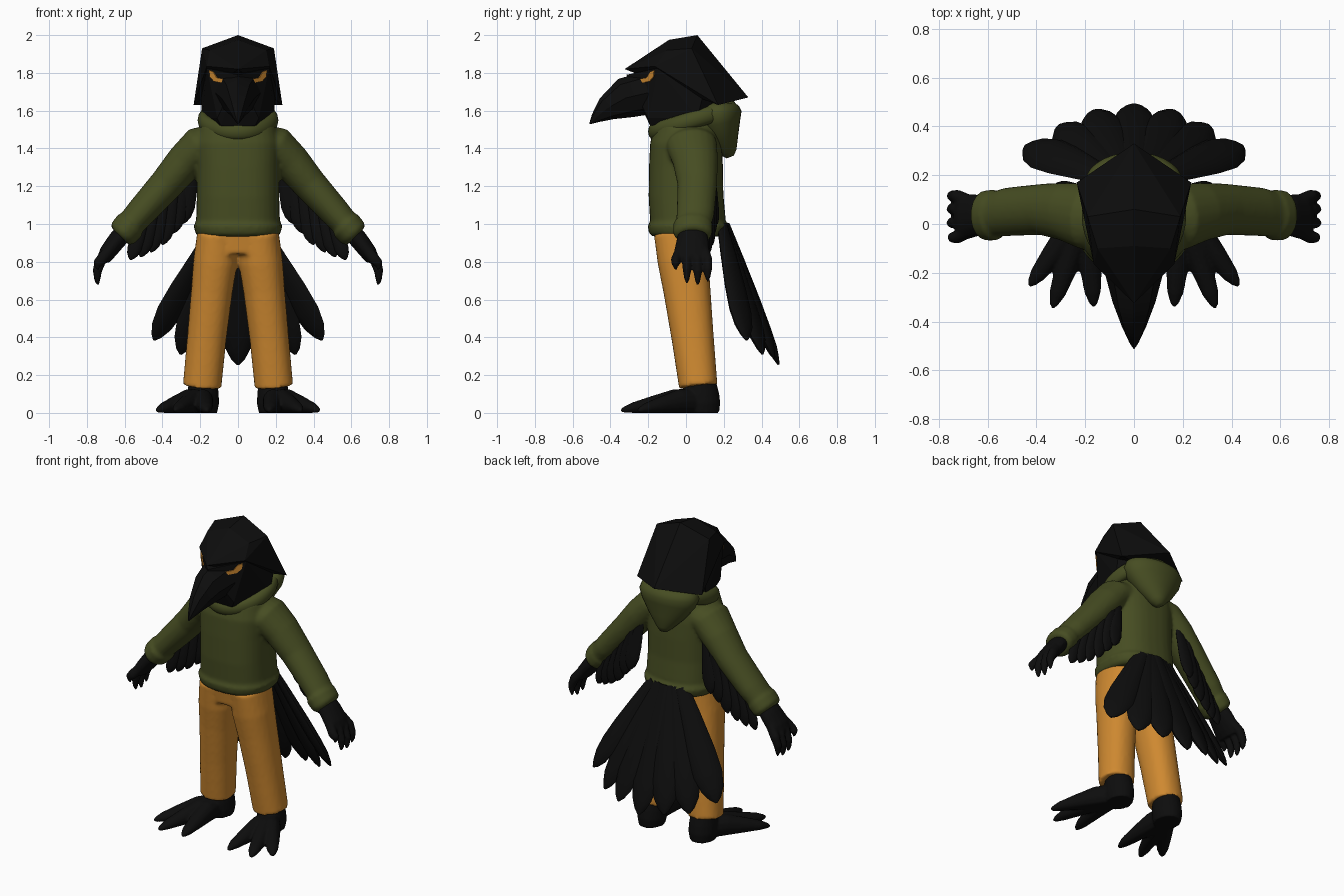
import bpy, bmesh, math
from mathutils import Vector
from mathutils.bvhtree import BVHTree

if "Cube" in bpy.data.objects:
    bpy.data.objects.remove(bpy.data.objects["Cube"])


def material(name, rgb):
    m = bpy.data.materials.new(name)
    m.diffuse_color = (*rgb, 1)
    m.use_nodes = True
    m.node_tree.nodes["Principled BSDF"].inputs["Base Color"].default_value = m.diffuse_color
    return m


BLACK = material("feather_black", (0.004, 0.004, 0.004))
GREEN = material("olive_green", (0.062, 0.074, 0.016))
ORANGE = material("ochre_orange", (0.62, 0.25, 0.03))
X, Y = Vector((1, 0, 0)), Vector((0, 1, 0))


def limb(bm, rows, side=X, n=16, p=1.0):
    """Loft rings along rows of (x, y, z, half width along side, half thickness)."""
    pts = [Vector(r[:3]) for r in rows]
    rings = []
    for i, r in enumerate(rows):
        t = (pts[min(i + 1, len(pts) - 1)] - pts[max(i - 1, 0)]).normalized()
        u = (side - t * side.dot(t)).normalized()
        v = t.cross(u)
        ring = []
        for k in range(n):
            a = math.tau * k / n
            c, s = math.cos(a), math.sin(a)
            c = math.copysign(abs(c) ** p, c)
            s = math.copysign(abs(s) ** p, s)
            co = pts[i] + u * c * r[3] + v * s * r[4]
            co.z = max(co.z, 0)
            ring.append(bm.verts.new(co))
        rings.append(ring)
    for a, b in zip(rings, rings[1:]):
        for k in range(n):
            bm.faces.new((a[k], a[(k + 1) % n], b[(k + 1) % n], b[k]))
    bm.faces.new(rings[0])
    bm.faces.new(rings[-1])


def feather(bm, root, tip, w, side=X, t=0.018):
    """Leaf shaped blade from root to tip."""
    a, b = Vector(root), Vector(tip)
    prof = [(0, .45), (.25, .7), (.55, .95), (.75, 1), (.88, .78), (.96, .42), (1, .08)]
    limb(bm, [(*a.lerp(b, f), w * k, t * min(1, k + .1)) for f, k in prof], side, 10)


def finish(bm, name, mat, mirror=False, voxel=0, relax=4, angle=40):
    bmesh.ops.recalc_face_normals(bm, faces=bm.faces)
    me = bpy.data.meshes.new(name)
    bm.to_mesh(me)
    bm.free()
    me.materials.append(mat)
    ob = bpy.data.objects.new(name, me)
    bpy.context.collection.objects.link(ob)
    bpy.ops.object.select_all(action='DESELECT')
    ob.select_set(True)
    bpy.context.view_layer.objects.active = ob
    if angle:
        bpy.ops.object.shade_smooth_by_angle(angle=math.radians(angle))
    if mirror:
        m = ob.modifiers.new("mirror", 'MIRROR')
        m.use_mirror_merge = False
    if voxel:
        r = ob.modifiers.new("fuse", 'REMESH')
        r.mode, r.voxel_size, r.use_smooth_shade = 'VOXEL', voxel, True
        s = ob.modifiers.new("relax", 'SMOOTH')
        s.factor, s.iterations = 0.5, relax
    return ob


def hull(name, pts, mat):
    """Faceted symmetric solid around half a set of points."""
    bm = bmesh.new()
    for x, y, z in pts:
        for sx in ((x, -x) if x else (0,)):
            bm.verts.new((sx, y, z))
    res = bmesh.ops.convex_hull(bm, input=bm.verts)
    loose = {v for v in res["geom_interior"] if isinstance(v, bmesh.types.BMVert)}
    bmesh.ops.delete(bm, geom=list(loose), context='VERTS')
    tree = BVHTree.FromBMesh(bm)
    finish(bm, name, mat, angle=0)
    return tree


# Head: faceted crest over a narrower face
hull("head_crest", [(0, -.325, 1.82), (.165, -.165, 1.835), (.235, .17, 1.63), (0, .33, 1.67),
                    (0, -.09, 1.975), (0, .06, 2.0), (.19, .03, 1.93), (.15, -.1, 1.92)], BLACK)
face = hull("face", [(0, -.315, 1.79), (.165, -.15, 1.825), (.11, -.2, 1.56), (.09, -.19, 1.52),
                     (.2, .1, 1.72), (.19, .06, 1.56), (.1, .18, 1.6)], BLACK)

# Beak
bm = bmesh.new()
limb(bm, [(0, -.2, 1.695, .12, .115), (0, -.32, 1.667, .088, .108), (0, -.42, 1.61, .05, .066),
          (0, -.48, 1.56, .022, .027), (0, -.51, 1.53, .003, .003)], n=8)
finish(bm, "beak", BLACK, angle=30)

# Eyes: thin plates laid on the face
bm = bmesh.new()
eye = [(.058, 1.765), (.11, 1.775), (.128, 1.805), (.15, 1.815), (.146, 1.78), (.125, 1.755), (.075, 1.745)]
verts = []
for x, z in eye:
    hit = face.ray_cast(Vector((x, -1, z)), Y)[0] or Vector((x, -.32 + x, z))
    verts.append(bm.verts.new(hit + Vector((.004, -.005, 0))))
bm.faces.new(verts)
ob = finish(bm, "eyes", ORANGE, mirror=True, angle=0)
ob.modifiers.new("plate", 'SOLIDIFY').thickness = 0.006

# Neck
bm = bmesh.new()
limb(bm, [(0, .02, 1.42, .16, .15), (0, .02, 1.66, .16, .16)], n=20)
finish(bm, "neck", BLACK)

# Sweater: body, hem, sleeves and cuffs fused together
bm = bmesh.new()
limb(bm, [(0, .01, .955, .205, .185), (0, .01, 1.02, .222, .2), (0, 0, 1.15, .218, .198),
          (0, 0, 1.3, .218, .196), (0, 0, 1.42, .225, .19), (0, .01, 1.5, .205, .175),
          (0, .02, 1.55, .17, .15)], n=32, p=.8)
limb(bm, [(0, .012, .935, .21, .19), (0, .012, .95, .225, .208), (0, .012, .99, .235, .215),
          (0, .012, 1.015, .222, .2)], n=32, p=.8)
for s in (1, -1):
    limb(bm, [(.12 * s, .03, 1.44, .13, .09), (.2 * s, .03, 1.415, .135, .105),
              (.28 * s, .05, 1.33, .12, .1), (.38 * s, .06, 1.21, .105, .09),
              (.515 * s, .05, 1.06, .1, .08), (.6 * s, .035, .965, .09, .07)], Y, 20)
    limb(bm, [(.555 * s, .038, 1.01, .085, .065), (.57 * s, .037, .995, .105, .085),
              (.61 * s, .035, .95, .103, .082), (.625 * s, .035, .935, .085, .065)], Y, 20)
finish(bm, "sweater", GREEN, voxel=.011)

# Collar roll tilted up towards the back, and the folded hood hanging behind
bm = bmesh.new()
N, M = 40, 12
grid = []
for i in range(N):
    a = math.tau * i / N
    c, s = math.cos(a), math.sin(a)
    ring = []
    for j in range(M):
        b = math.tau * j / M
        q = .036 * math.cos(b)
        ring.append(bm.verts.new(((.178 + q) * c, .035 + (.2 + q) * s,
                                  1.55 + .06 * s + .048 * math.sin(b))))
    grid.append(ring)
for i in range(N):
    for j in range(M):
        a, b = grid[i], grid[(i + 1) % N]
        bm.faces.new((a[j], b[j], b[(j + 1) % M], a[(j + 1) % M]))
finish(bm, "collar", GREEN)
bm = bmesh.new()
limb(bm, [(0, .235, 1.355, .02, .02), (0, .225, 1.38, .05, .045), (0, .2, 1.45, .12, .08),
          (0, .18, 1.53, .18, .11), (0, .17, 1.585, .2, .125), (0, .17, 1.625, .185, .11),
          (0, .17, 1.64, .15, .09)], n=28)
finish(bm, "hood", GREEN, angle=70)

# Trousers: two legs fused at the hips
bm = bmesh.new()
limb(bm, [(0, -.02, .84, .215, .13), (0, -.02, .97, .212, .15)], n=32, p=.85)
for s in (1, -1):
    limb(bm, [(.19 * s, .065, .14, .102, .102), (.165 * s, .035, .4, .104, .112),
              (.138 * s, .005, .65, .11, .125), (.12 * s, -.015, .8, .117, .135),
              (.108 * s, -.025, .95, .108, .145)], n=24, p=.9)
finish(bm, "trousers", ORANGE, voxel=.011)

# Hands: palm with four hanging fingers
bm = bmesh.new()
limb(bm, [(.585, .035, .98, .07, .05), (.64, .035, .915, .085, .05), (.69, .03, .85, .095, .045),
          (.715, .03, .81, .09, .035)], Y, 14)
for y, tip in ((-.055, .76), (.005, .69), (.062, .68), (.115, .7)):
    limb(bm, [(.68, y * .75 + .01, .865, .026, .03), (.725, y, .81, .026, .03),
              (.745, y, .75 + (tip - .68) * .5, .023, .025), (.745, y, tip + .02, .015, .016),
              (.742, y, tip - .006, .005, .005)], Y, 10)
finish(bm, "hands", BLACK, mirror=True, voxel=.008, relax=2)

# Wing feathers hanging from the back of each sleeve
bm = bmesh.new()
for root, tip, w in (((.23, .13, 1.36), (.295, .165, 1.0), .05), ((.28, .14, 1.3), (.345, .15, .95), .05),
                     ((.33, .13, 1.24), (.4, .14, .89), .048), ((.38, .12, 1.18), (.46, .125, .85), .045),
                     ((.43, .11, 1.12), (.515, .11, .825), .042), ((.48, .1, 1.06), (.57, .095, .81), .038)):
    feather(bm, root, tip, w)
finish(bm, "wing_feathers", BLACK, mirror=True)

# Tail: fan of seven feathers
bm = bmesh.new()
for i, (x, y, z) in enumerate(((0, .49, .255), (.165, .465, .29), (.305, .405, .31), (.445, .32, .385))):
    for s in ((1, -1) if i else (1,)):
        feather(bm, (.035 * i * s, .215 - .008 * i, 1.0), (x * s, y, z), .088,
                Vector((1, -.28 * i * s, .1 * i * s)), .03)
finish(bm, "tail", BLACK)

# Feet: ankle and heel with three long toes
bm = bmesh.new()
limb(bm, [(.185, .085, 0, .075, .09), (.185, .085, .05, .085, .097), (.185, .08, .1, .083, .095),
          (.185, .075, .18, .075, .08)], n=20)
for tx, ty in ((.43, -.255), (.335, -.345), (.165, -.34)):
    a, b = Vector((.195, .06, 0)), Vector((tx, ty, 0))
    rows = []
    for f, z, w, t in ((0, .06, .06, .07), (.3, .06, .056, .066), (.6, .042, .046, .046),
                       (.85, .026, .034, .028), (.96, .016, .018, .016), (1, .012, .006, .006)):
        c = a.lerp(b, f)
        rows.append((c.x, c.y, z, w, t))
    limb(bm, rows, (b - a).cross(Vector((0, 0, 1))).normalized(), 12)
finish(bm, "feet", BLACK, mirror=True, voxel=.008, relax=2)
